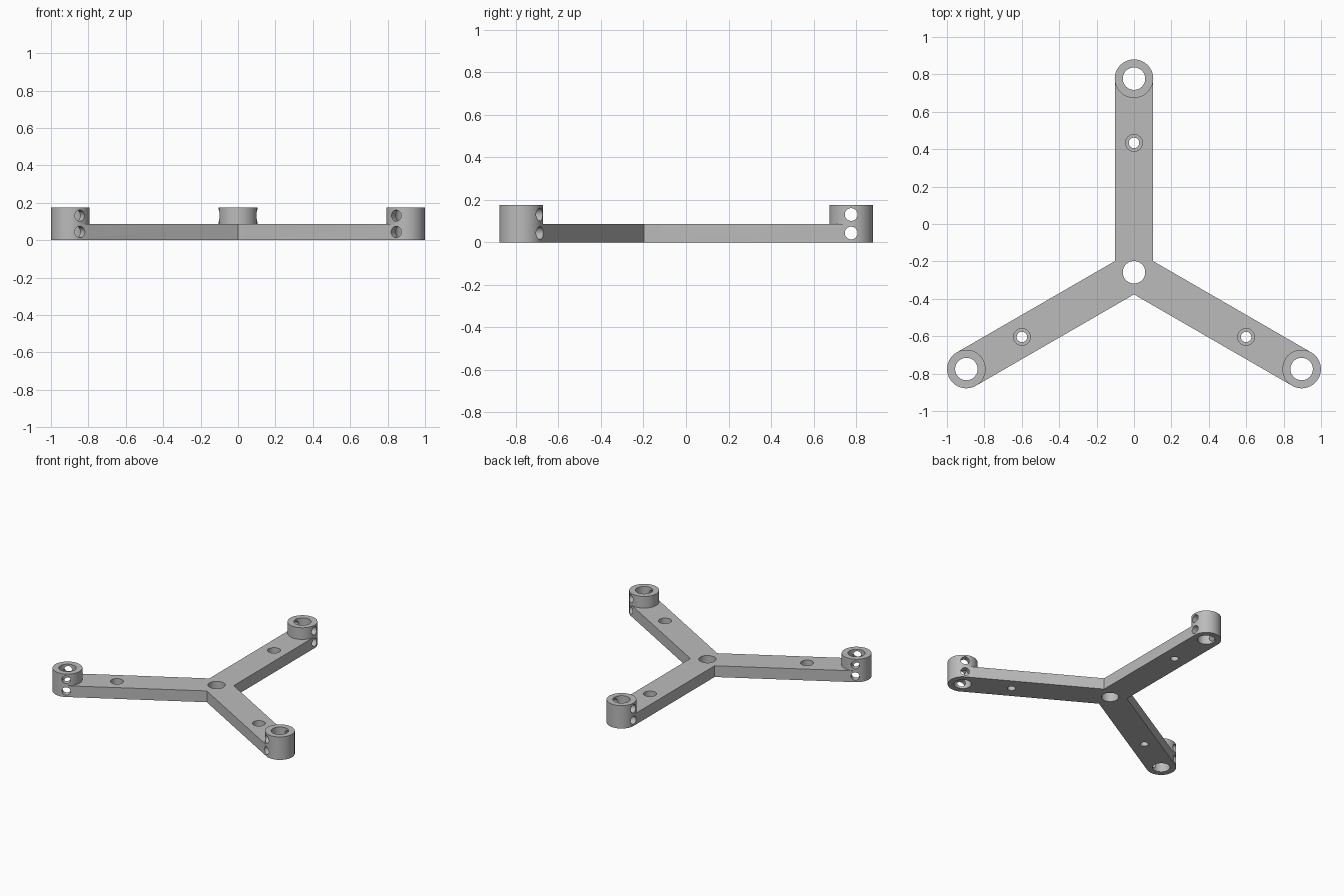
import bpy, bmesh, math
from mathutils import Vector, Matrix

default = bpy.data.objects.get("Cube")
if default:
    bpy.data.objects.remove(default, do_unlink=True)

# Main dimensions
HUB = Vector((0, -0.258, 0))
REACH = 1.035          # hub to boss centre
R_BOSS = 0.103
HALF_W = 0.1027        # half the arm width
H_ARM, H_BOSS = 0.086, 0.175
R_BORE, R_CROSS = 0.06, 0.03
BOLT_AT = 0.692        # hub to bolt hole
ANGLES = [math.radians(a) for a in (90, 210, 330)]

grey = bpy.data.materials.new("plain_grey")
grey.use_nodes = True
colour = (0.5, 0.5, 0.5, 1)
grey.diffuse_color = colour
grey.node_tree.nodes["Principled BSDF"].inputs["Base Color"].default_value = colour


def direction(a):
    return Vector((math.cos(a), math.sin(a), 0))


def make_object(name, bm):
    bmesh.ops.recalc_face_normals(bm, faces=bm.faces)
    mesh = bpy.data.meshes.new(name)
    bm.to_mesh(mesh)
    bm.free()
    mesh.materials.append(grey)
    obj = bpy.data.objects.new(name, mesh)
    bpy.context.collection.objects.link(obj)
    return obj


def cylinder(name, centre, radius, length, axis=Vector((0, 0, 1)), sides=64):
    bm = bmesh.new()
    turn = axis.to_track_quat('Z', 'Y').to_matrix().to_4x4()
    bmesh.ops.create_cone(bm, cap_ends=True, segments=sides, radius1=radius,
                          radius2=radius, depth=length,
                          matrix=Matrix.Translation(centre) @ turn)
    return make_object(name, bm)


def combine(target, tool, operation):
    tool.hide_render = True
    mod = target.modifiers.new(tool.name, 'BOOLEAN')
    mod.operation = operation
    mod.solver = 'EXACT'
    mod.object = tool
    bpy.context.view_layer.objects.active = target
    bpy.ops.object.modifier_apply(modifier=mod.name)
    bpy.data.objects.remove(tool, do_unlink=True)


# Three-armed plate as one extruded outline
bm = bmesh.new()
outline = []
for a in ANGLES:
    d = direction(a)
    side = Vector((-d.y, d.x, 0)) * HALF_W
    outline.append(HUB + direction(a - math.pi / 3) * HALF_W / math.sin(math.pi / 3))
    outline += [HUB + d * REACH - side, HUB + d * REACH + side]
face = bm.faces.new([bm.verts.new(p) for p in outline])
top = bmesh.ops.extrude_face_region(bm, geom=[face])["geom"]
bmesh.ops.translate(bm, vec=(0, 0, H_ARM),
                    verts=[v for v in top if isinstance(v, bmesh.types.BMVert)])
bracket = make_object("three_arm_bracket", bm)

# Raised round bosses at the arm ends
for a in ANGLES:
    centre = HUB + direction(a) * REACH + Vector((0, 0, H_BOSS / 2))
    combine(bracket, cylinder("boss", centre, R_BOSS, H_BOSS), 'UNION')

# Hub bore
combine(bracket, cylinder("hub_bore", HUB, R_BORE, 1), 'DIFFERENCE')

for a in ANGLES:
    d = direction(a)
    end, bolt = HUB + d * REACH, HUB + d * BOLT_AT
    # Vertical bore through the boss
    combine(bracket, cylinder("boss_bore", end, R_BORE, 1), 'DIFFERENCE')
    # Stepped bolt hole in the arm
    combine(bracket, cylinder("bolt_hole", bolt, 0.028, 1, sides=40), 'DIFFERENCE')
    step = bolt + Vector((0, 0, H_ARM))
    combine(bracket, cylinder("bolt_head_recess", step, 0.045, 0.09, sides=40), 'DIFFERENCE')
    # Two cross holes through the boss
    for z in (0.044, 0.131):
        centre = end + Vector((0, 0, z))
        combine(bracket, cylinder("cross_hole", centre, R_CROSS, 0.5,
                                  Vector((-d.y, d.x, 0)), 40), 'DIFFERENCE')

# Smooth the round walls and keep the edges crisp
bpy.ops.object.select_all(action='DESELECT')
bracket.select_set(True)
bpy.context.view_layer.objects.active = bracket
bpy.ops.object.shade_smooth_by_angle(angle=math.radians(30))
